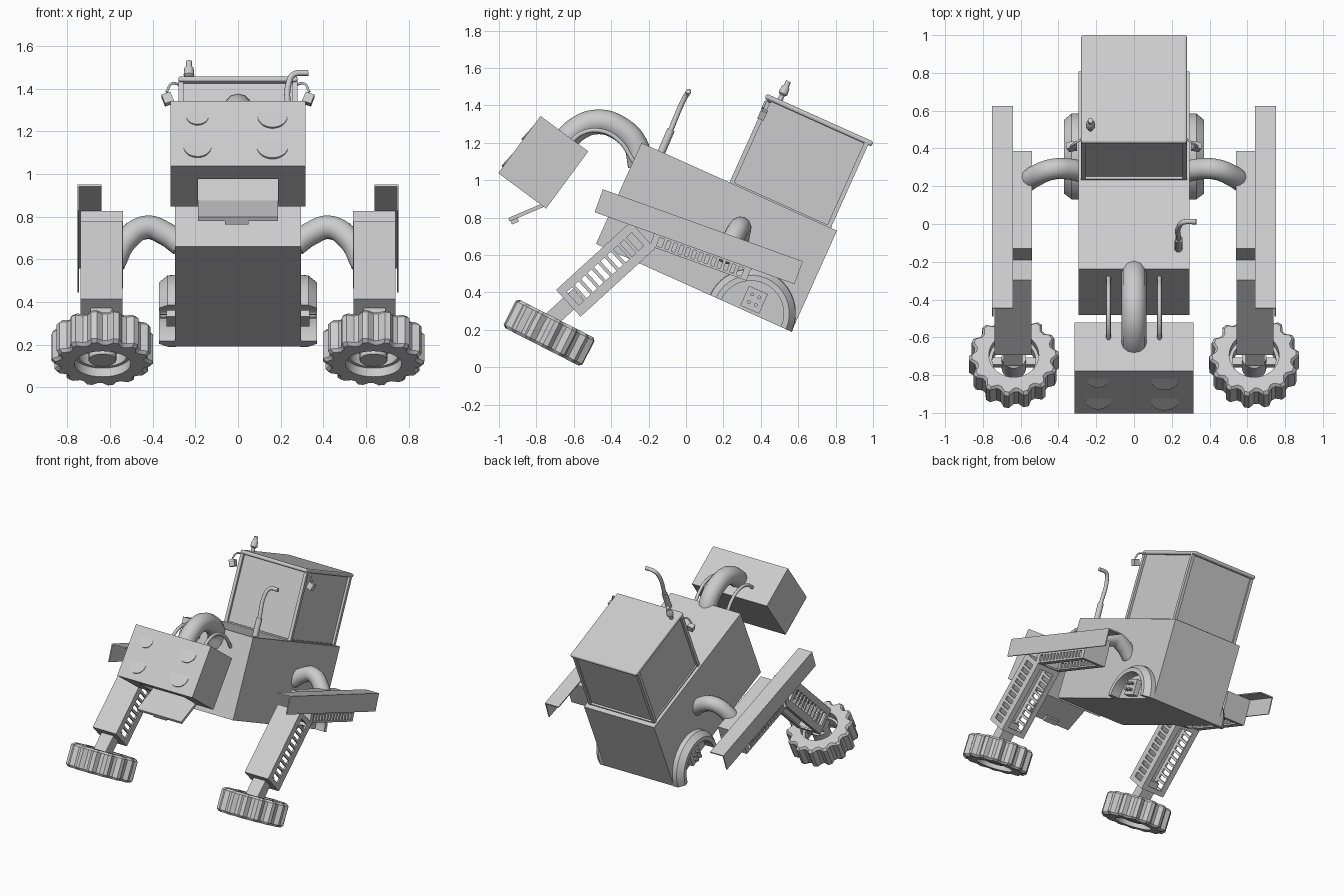
import bpy, bmesh, math
from mathutils import Matrix, Vector

if "Cube" in bpy.data.objects:
    bpy.data.objects.remove(bpy.data.objects["Cube"])

grey = bpy.data.materials.new("light_grey")
grey.diffuse_color = (0.6, 0.6, 0.6, 1)
grey.use_nodes = True
grey.node_tree.nodes["Principled BSDF"].inputs["Base Color"].default_value = grey.diffuse_color


def frame(y, z, deg, x=0.0):
    """Tilted working frame, turned about the x axis."""
    return Matrix.Translation((x, y, z)) @ Matrix.Rotation(math.radians(deg), 4, 'X')


def finish(name, bm, mat, smooth=False):
    bmesh.ops.recalc_face_normals(bm, faces=bm.faces)
    me = bpy.data.meshes.new(name)
    bm.to_mesh(me)
    bm.free()
    me.materials.append(grey)
    ob = bpy.data.objects.new(name, me)
    bpy.context.collection.objects.link(ob)
    ob.matrix_world = mat
    if smooth:
        bpy.ops.object.select_all(action='DESELECT')
        ob.select_set(True)
        bpy.context.view_layer.objects.active = ob
        bpy.ops.object.shade_smooth_by_angle(angle=math.radians(32))
    return ob


def boxes(name, mat, *bounds):
    """Mesh of boxes, each given as x0, x1, y0, y1, z0, z1."""
    bm = bmesh.new()
    for x0, x1, y0, y1, z0, z1 in bounds:
        m = Matrix.Translation(((x0 + x1) / 2, (y0 + y1) / 2, (z0 + z1) / 2)) \
            @ Matrix.Diagonal((abs(x1 - x0), y1 - y0, z1 - z0, 1))
        bmesh.ops.create_cube(bm, size=1, matrix=m)
    return finish(name, bm, mat)


def revolve(name, mat, profile, n=24, lug=None, closed=False):
    """Spin (radius, height) points about z; lug(i) scales the outer points."""
    bm = bmesh.new()
    rmax = max(r for r, z in profile)
    rings = []
    for i in range(n):
        a = 2 * math.pi * i / n
        ring = []
        for r, z in profile:
            k = r * lug(i) if lug and r > rmax * 0.9 else r
            ring.append(bm.verts.new((k * math.cos(a), k * math.sin(a), z)))
        rings.append(ring)
    m = len(profile)
    for i in range(n):
        p, q = rings[i], rings[(i + 1) % n]
        for j in range(m if closed else m - 1):
            k = (j + 1) % m
            bm.faces.new((p[j], q[j], q[k], p[k]))
    if not closed:
        bm.faces.new([r[0] for r in rings])
        bm.faces.new([r[-1] for r in rings])
    return finish(name, bm, mat, smooth=True)


def tube(name, pts, radius, radii=None):
    cu = bpy.data.curves.new(name, 'CURVE')
    cu.dimensions = '3D'
    cu.bevel_depth = radius
    cu.bevel_resolution = 4
    cu.resolution_u = 6
    cu.use_fill_caps = True
    sp = cu.splines.new('BEZIER')
    sp.bezier_points.add(len(pts) - 1)
    for i, (bp, p) in enumerate(zip(sp.bezier_points, pts)):
        bp.co = p
        bp.handle_left_type = bp.handle_right_type = 'AUTO'
        bp.radius = radii[i] if radii else 1
    cu.materials.append(grey)
    ob = bpy.data.objects.new(name, cu)
    bpy.context.collection.objects.link(ob)
    return ob


def vented_box(name, mat, L, W, H, z0, z1, n):
    """Hollow casing: solid top, slotted sides, open framed underside."""
    l, w, h, t, e = L / 2, W / 2, H / 2, 0.012, 0.035
    b = [(-w, w, -l, l, h - t, h)]
    for s in (-1, 1):
        xa, xb = sorted((s * w, s * (w - t)))
        b += [(xa, xb, -l, l, z1, h - t), (xa, xb, -l, l, -h, z0),
              (xa, xb, -l, -l + e, z0, z1), (xa, xb, l - e, l, z0, z1)]
        step = (L - 2 * e) / n
        for i in range(1, n):
            y = -l + e + i * step
            b.append((xa, xb, y - 0.009, y + 0.009, z0, z1))
        # underside rails and end plates
        xa, xb = sorted((s * w, s * (w - 0.04)))
        b.append((xa, xb, -l, l, -h, -h + t))
        ya, yb = sorted((s * l, s * (l - t)))
        b.append((-w + t, w - t, ya, yb, -h, h - t))
        ya, yb = sorted((s * l, s * (l - e)))
        b.append((-w, w, ya, yb, -h, -h + t))
    return boxes(name, mat, *b)


# ---- body, cab and roof, all in the tilted hull frame
hull = frame(0.163, 0.695, -24.2)
boxes("body", hull, (-.295, .295, -.573, .573, -.296, .296))
boxes("cab", hull, (-.262, .262, -.04, .525, .29, .79))
posts = []
for s in (-1, 1):
    for u in (-.045, .525):
        posts.append((s * .268 - .012, s * .268 + .012, u - .012, u + .012, .29, .79))
boxes("cab_pillars", hull, *posts)
boxes("cab_sill", hull, (-.272, .272, -.055, .54, .29, .305))
roof = boxes("roof", hull, (-.28, .28, -.07, .557, .782, .81))
bev = roof.modifiers.new("round", 'BEVEL')
bev.width, bev.segments = .012, 3

# ---- beacon on the roof
revolve("beacon", frame(.498, 1.418, -24.2, -.23),
        [(.014, 0), (.014, .04), (.025, .05), (.022, .085), (.015, .095), (.014, .122)], 16)

# ---- exhaust pipe
tube("exhaust_base", [(.235, -.14, 1.13), (.237, -.08, 1.27)], .021)
tube("exhaust_pipe", [(.237, -.085, 1.26), (.24, -.01, 1.435), (.262, .01, 1.468), (.33, .012, 1.475)], .014)

# ---- head with mouth opening and hinged jaw
skull = frame(-.763, 1.096, -36.5)
head = boxes("head", skull, (-.316, .316, -.159, .159, -.19, .19))
cutter = boxes("mouth_cutter", skull, (-.187, .187, -.055, .127, -.25, -.05))
cutter.hide_render = True
cutter.display_type = 'WIRE'
mouth = head.modifiers.new("mouth", 'BOOLEAN')
mouth.operation, mouth.object, mouth.solver = 'DIFFERENCE', cutter, 'EXACT'
cutter.hide_viewport = True
jaw = frame(-.85, .83, 23)
boxes("jaw", jaw, (-.187, .187, -.105, .105, -.01, .01), (-.06, .05, -.1, -.06, -.03, -.01))
for x, v, r in ((-.19, .1, .052), (.162, .1, .07), (-.19, -.075, .066), (.162, -.075, .074)):
    revolve("headlight", skull @ Matrix.Translation((x, -.159, v)) @ Matrix.Rotation(math.radians(84), 4, 'X'),
            [(r, -.01), (r, .002)], 28)

# ---- neck hose and its two cables
tube("neck", [(0, -.68, 1.17), (0, -.58, 1.275), (0, -.47, 1.312), (0, -.36, 1.28),
              (0, -.27, 1.19), (0, -.245, 1.08)], .066)
for s in (-1, 1):
    tube("neck_cable", [(s * .135, -.62, 1.2), (s * .135, -.56, 1.25), (s * .135, -.46, 1.265),
                        (s * .135, -.36, 1.215), (s * .135, -.28, 1.10)], .012)

# ---- parts repeated on both sides
for s in (-1, 1):
    # work lamp hung from the roof corner
    tube("lamp_wire", [(s * .275, .45, 1.42), (s * .31, .43, 1.425), (s * .335, .41, 1.385)], .006)
    boxes("work_lamp", frame(.41, 1.352, -24, s * .33) @ Matrix.Rotation(s * .35, 4, 'Y'),
          (-.022, .022, -.018, .018, -.024, .024))

    # shoulder hose
    tube("shoulder", [(s * .27, .275, .67), (s * .34, .29, .72), (s * .43, .29, .75),
                      (s * .53, .25, .685), (s * .585, .21, .58)], .056)

    # fender: top plate and outer skirt
    beam = frame(.068, .698, -19.8)
    xa, xb = sorted((s * .64, s * .753))
    sa, sb = sorted((s * .745, s * .753))
    boxes("fender", beam, (xa, xb, -.568, .568, .056, .065), (sa, sb, -.568, .568, -.065, .056))

    # upper arm below the fender
    vented_box("upper_arm", beam @ Matrix.Translation((s * .64, .045, -.04)),
               .55, .20, .19, -.082, -.035, 13)

    # lower leg with strut
    leg = frame(-.43, .524, 42.4, s * .641)
    vented_box("leg", leg, .54, .197, .194, -.045, .05, 10)
    boxes("strut", leg, (-.05, .05, -.40, -.2, -.045, .04))

    # wheel: lugged tyre, rim step and hub
    axle = frame(-.732, .185, -27, s * .636)
    revolve("tyre", axle,
            [(.238, -.07), (.238, .07), (.222, .085), (.132, .085), (.132, .03), (.115, .03),
             (.115, -.04), (.132, -.04), (.132, -.085), (.222, -.085)],
            56, lambda i: 1 if i % 4 < 2 else .89, closed=True)
    revolve("hub", axle, [(.065, -.065), (.065, .06)], 24)
    boxes("spoke", axle, (-.12, .12, -.02, .02, -.02, .015))

    # wheel arch on the hull side, narrowing outward
    bm = bmesh.new()
    rows = []
    n = 18
    for i in range(n + 1):
        a = math.pi * i / n
        rows.append([bm.verts.new((s * x, .335 + r * math.cos(a), -.296 + r * math.sin(a)))
                     for x, r in ((.29, .24), (.33, .238), (.37, .205), (.37, .175), (.29, .175))])
    for p, q in zip(rows, rows[1:]):
        for j in range(5):
            k = (j + 1) % 5
            bm.faces.new((p[j], p[k], q[k], q[j]))
    bm.faces.new(rows[0])
    bm.faces.new(rows[-1])
    finish("wheel_arch", bm, hull, smooth=True)

    # axle plate with bolts inside the arch
    xa, xb = sorted((s * .29, s * .335))
    boxes("axle_plate", hull, (xa, xb, .265, .375, -.28, -.165))
    for u in (.3, .34):
        for v in (-.245, -.2):
            revolve("bolt", hull @ Matrix.Translation((s * .33, u, v)) @ Matrix.Rotation(s * math.pi / 2, 4, 'Y'),
                    [(.01, 0), (.01, .035)], 10)
